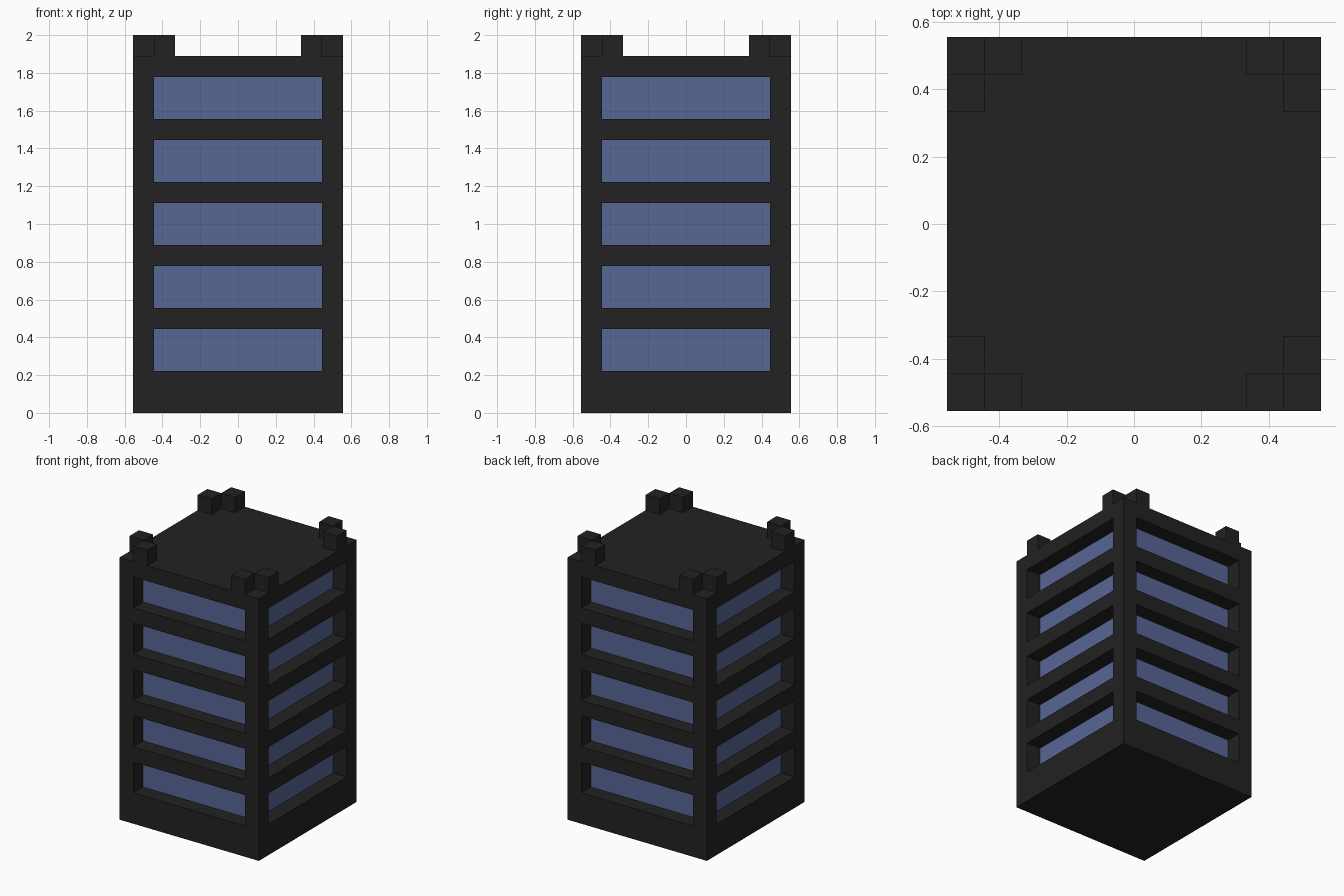
import bpy, bmesh
from mathutils import Vector

if "Cube" in bpy.data.objects:
    bpy.data.objects.remove(bpy.data.objects["Cube"])

U = 1 / 9                      # module of the building
HALF, ROOF, FLOORS = 5 * U, 17 * U, 5


def material(name, rgb):
    m = bpy.data.materials.new(name)
    m.diffuse_color = (*rgb, 1)
    m.use_nodes = True
    m.node_tree.nodes["Principled BSDF"].inputs["Base Color"].default_value = m.diffuse_color
    return m


dark = material("dark_concrete", (0.016, 0.016, 0.016))
glass = material("blue_glass", (0.098, 0.133, 0.301))


def box(bm, lo, hi):
    verts = bmesh.ops.create_cube(bm, size=1)["verts"]
    lo, hi = Vector(lo), Vector(hi)
    for v in verts:
        v.co = (lo + hi) / 2 + v.co * (hi - lo)


def finish(bm, name, mats):
    mesh = bpy.data.meshes.new(name)
    bm.to_mesh(mesh)
    bm.free()
    for m in mats:
        mesh.materials.append(m)
    ob = bpy.data.objects.new(name, mesh)
    bpy.context.collection.objects.link(ob)
    return ob


# Tower body: slice the block along the window edges
bm = bmesh.new()
box(bm, (-HALF, -HALF, 0), (HALF, HALF, ROOF))
cuts = [((s * 4 * U, 0, 0), (1, 0, 0)) for s in (-1, 1)]
cuts += [((0, s * 4 * U, 0), (0, 1, 0)) for s in (-1, 1)]
cuts += [((0, 0, (2 + 3 * i + d) * U), (0, 0, 1)) for i in range(FLOORS) for d in (0, 2)]
for co, no in cuts:
    bmesh.ops.bisect_plane(bm, geom=bm.verts[:] + bm.edges[:] + bm.faces[:],
                           plane_co=co, plane_no=no)
bm.normal_update()


# Window strips: push the glass faces one module into each wall
def is_window(f):
    c = f.calc_center_median() / U
    across = min(abs(c.x), abs(c.y))
    return abs(f.normal.z) < 0.1 and across < 4 and c.z > 2 and (c.z - 2) % 3 < 2 and c.z < 16


windows = [f for f in bm.faces if is_window(f)]
bmesh.ops.inset_individual(bm, faces=windows, thickness=0, depth=-U)
for f in windows:
    f.material_index = 1
finish(bm, "tower_body", [dark, glass])

# Roof blocks: a pair beside each corner, leaving the corner itself open
bm = bmesh.new()
for sx in (-1, 1):
    for sy in (-1, 1):
        for x, y in ((3.5, 4.5), (4.5, 3.5)):
            cx, cy = sx * x * U, sy * y * U
            box(bm, (cx - U / 2, cy - U / 2, ROOF), (cx + U / 2, cy + U / 2, ROOF + U))
finish(bm, "roof_corner_blocks", [dark])
